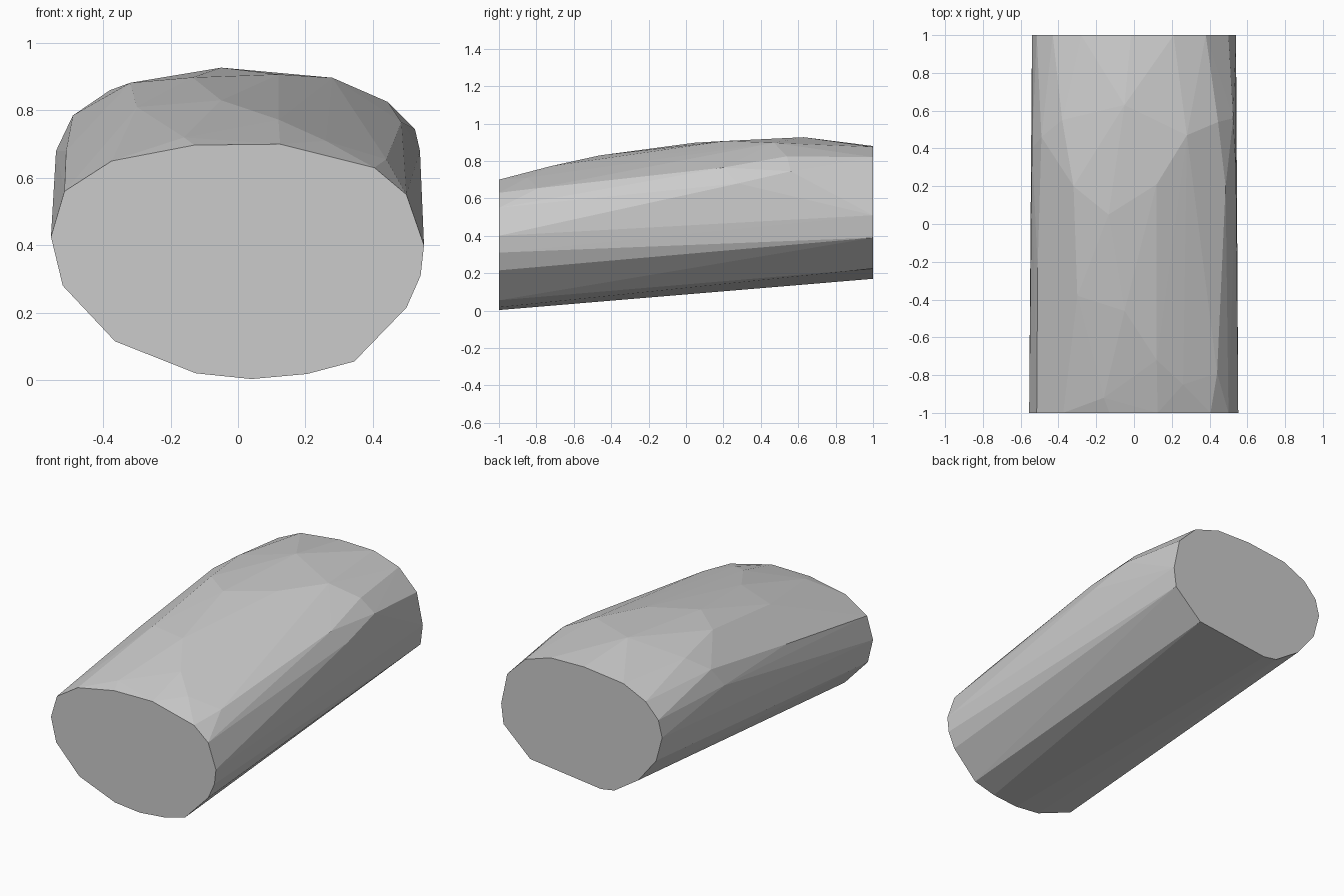
import bpy
import bmesh
import math

if "Cube" in bpy.data.objects:
    bpy.data.objects.remove(bpy.data.objects["Cube"])

# Flat end outlines as (x, z)
front_outline = [(-.555, .425), (-.515, .56), (-.375, .65), (-.13, .697),
                 (.125, .70), (.405, .63), (.50, .55), (.552, .40),
                 (.542, .31), (.50, .215), (.345, .055), (.205, .018),
                 (.04, .003), (-.125, .02), (-.365, .115), (-.52, .28)]
back_outline = [(-.54, .59), (-.515, .69), (-.43, .78), (-.28, .85),
                (-.015, .88), (.21, .875), (.38, .82), (.50, .70),
                (.54, .51), (.525, .39), (.345, .225), (-.13, .17),
                (-.22, .185), (-.38, .29), (-.50, .44)]

# Chiselled corners across the rounded upper side
top_corners = [(-.05, .63, .927), (.28, .47, .897), (.445, .54, .825),
               (.525, .56, .745), (.12, .21, .907), (-.135, .05, .898),
               (-.32, .20, .882), (.29, -.12, .807), (.42, -.11, .74),
               (-.05, -.46, .83), (-.30, -.38, .81), (.12, -.72, .773),
               (-.16, -.92, .72), (.26, -.85, .71), (.44, -.79, .655),
               (-.51, -.23, .68), (-.49, .46, .785), (-.38, .55, .86),
               (.485, .20, .765), (.54, .28, .68), (-.54, .40, .68)]

grey = bpy.data.materials.new("stone grey")
grey.diffuse_color = (0.6, 0.6, 0.6, 1)
grey.use_nodes = True
grey.node_tree.nodes["Principled BSDF"].inputs["Base Color"].default_value = grey.diffuse_color

# Faceted block: wrap a convex skin around the ends and corners
bm = bmesh.new()
for y, outline in ((-1, front_outline), (1, back_outline)):
    for x, z in outline:
        bm.verts.new((x, y, z))
for corner in top_corners:
    bm.verts.new(corner)
hull = bmesh.ops.convex_hull(bm, input=bm.verts[:])
inside = {v for v in hull["geom_interior"] + hull["geom_unused"]
          if isinstance(v, bmesh.types.BMVert)}
bmesh.ops.delete(bm, geom=list(inside), context='VERTS')

# Merge the triangles of the flat ends into single faces
bmesh.ops.dissolve_limit(bm, angle_limit=math.radians(0.4),
                         verts=bm.verts[:], edges=bm.edges[:])
bmesh.ops.recalc_face_normals(bm, faces=bm.faces[:])

mesh = bpy.data.meshes.new("faceted_block")
bm.to_mesh(mesh)
bm.free()
mesh.materials.append(grey)
block = bpy.data.objects.new("faceted_block", mesh)
bpy.context.collection.objects.link(block)
